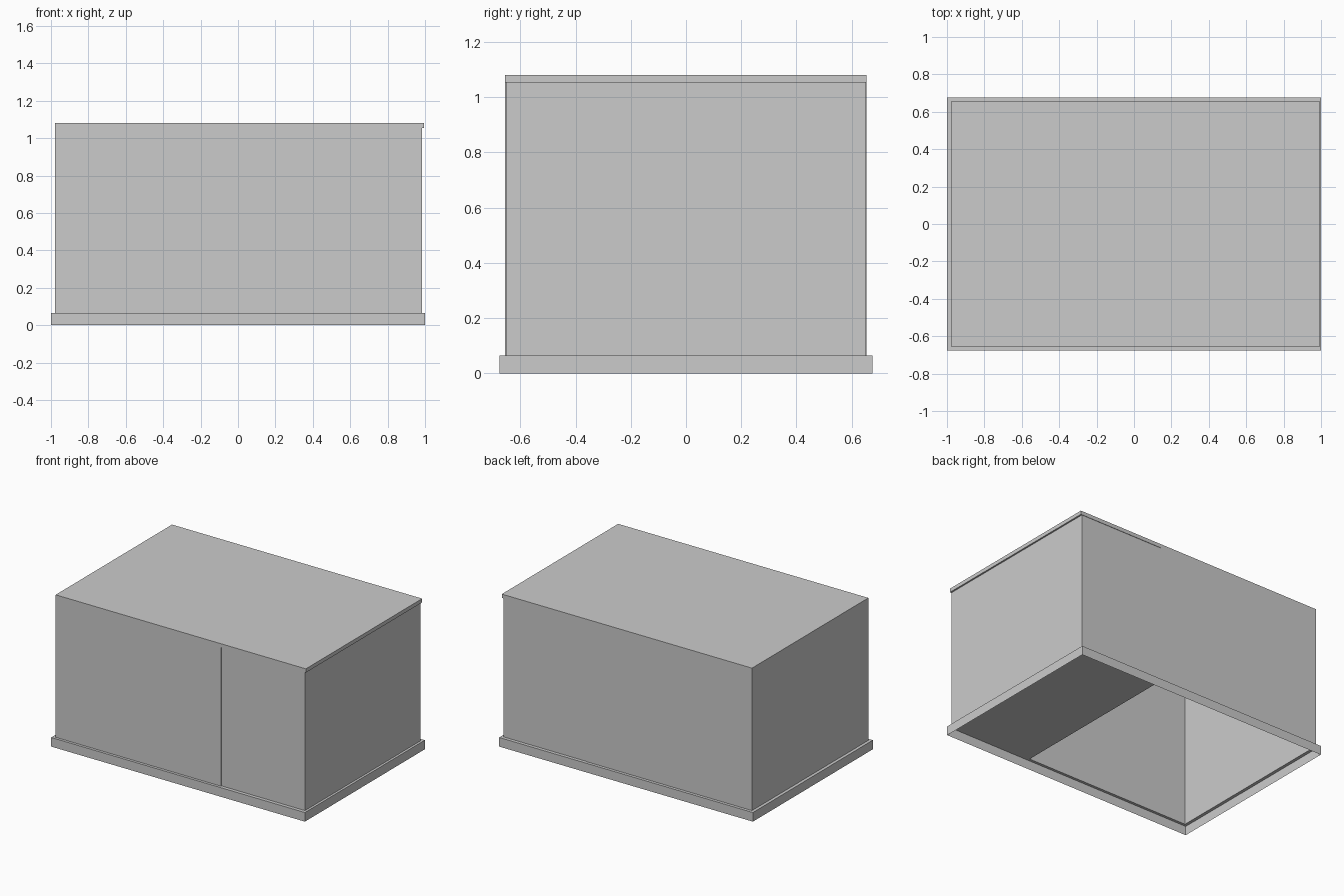
import bpy

if "Cube" in bpy.data.objects:
    bpy.data.objects.remove(bpy.data.objects["Cube"])


def sheet_object(name, quads):
    """Make an object from a few separate quads, welding shared corners."""
    verts, index, faces = [], {}, []
    for quad in quads:
        face = []
        for p in quad:
            if p not in index:
                index[p] = len(verts)
                verts.append(p)
            face.append(index[p])
        faces.append(face)
    mesh = bpy.data.meshes.new(name)
    mesh.from_pydata(verts, [], faces)
    obj = bpy.data.objects.new(name, mesh)
    bpy.context.collection.objects.link(obj)
    return obj


def rect(x0, x1, y0, y1, z, up=True):
    q = [(x0, y0, z), (x1, y0, z), (x1, y1, z), (x0, y1, z)]
    return q if up else q[::-1]


def walls(x0, x1, y0, y1, z0, z1):
    """Four outward facing sides, thin like sheet metal."""
    low, high = rect(x0, x1, y0, y1, z0), rect(x0, x1, y0, y1, z1)
    return [[low[i], low[(i + 1) % 4], high[(i + 1) % 4], high[i]]
            for i in range(4)]


BX, BY = 1.0, 0.675            # base outline
LEDGE, EAVE, TOP = 0.065, 1.053, 1.08
LEFT, SPLIT, RIGHT = -0.978, 0.325, 0.983
FRONT, BACK = -0.656, 0.654
LIP = 0.994

# Base skirt: thin sides, ledge around the hollow body, floor under the end
sheet_object("base_skirt", walls(-BX, BX, -BY, BY, 0, LEDGE) + [
    rect(-BX, LEFT, -BY, BY, LEDGE),
    rect(LEFT, SPLIT, -BY, FRONT, LEDGE),
    rect(LEFT, SPLIT, BACK, BY, LEDGE),
    rect(SPLIT, BX, -BY, BY, LEDGE)])

# Main cabinet: open underneath
sheet_object("main_cabinet",
             walls(LEFT, SPLIT, FRONT, BACK, LEDGE, TOP)
             + [rect(LEFT, SPLIT, FRONT, BACK, TOP)])

# End compartment: walls slightly recessed from the main cabinet
sheet_object("end_compartment",
             walls(SPLIT, RIGHT, FRONT + 0.006, BACK - 0.003, LEDGE, EAVE))

# Roof cap over the end compartment, with a small overhang
sheet_object("end_roof_cap",
             walls(SPLIT, LIP, FRONT, BACK, EAVE, TOP)
             + [rect(SPLIT, LIP, FRONT, BACK, TOP),
                rect(SPLIT, LIP, FRONT, BACK, EAVE, up=False)])
